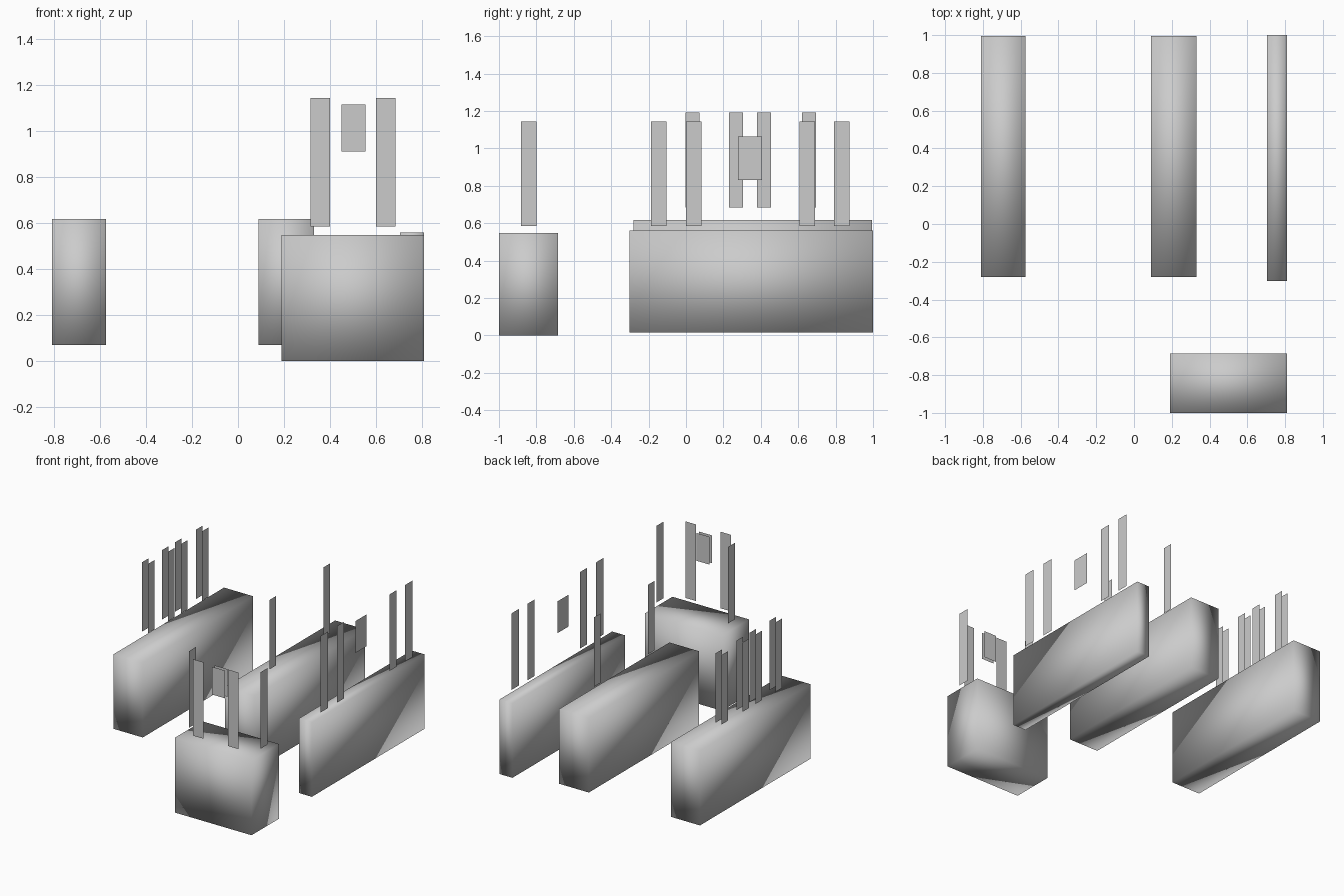
import bpy

if "Cube" in bpy.data.objects:
    bpy.data.objects.remove(bpy.data.objects["Cube"])


def make_mesh(name, verts, faces, smooth=False):
    mesh = bpy.data.meshes.new(name)
    mesh.from_pydata(verts, [], faces)
    for p in mesh.polygons:
        p.use_smooth = smooth
    obj = bpy.data.objects.new(name, mesh)
    bpy.context.collection.objects.link(obj)
    return obj


def block(name, xs, ys, zs):
    """Smooth-shaded eight-corner box."""
    verts = [(x, y, z) for x in xs for y in ys for z in zs]
    faces = [(0, 1, 3, 2), (4, 6, 7, 5), (0, 4, 5, 1),
             (2, 3, 7, 6), (0, 2, 6, 4), (1, 5, 7, 3)]
    return make_mesh(name, verts, faces, True)


def card_x(name, x, ys, zs):
    """Flat card facing along x."""
    (a, b), (c, d) = ys, zs
    return make_mesh(name, [(x, a, c), (x, b, c), (x, b, d), (x, a, d)], [(0, 1, 2, 3)])


def card_y(name, y, xs, zs):
    """Flat card facing along y."""
    (a, b), (c, d) = xs, zs
    return make_mesh(name, [(a, y, c), (b, y, c), (b, y, d), (a, y, d)], [(0, 1, 2, 3)])


# Main blocks
block("left_block", (-0.81, -0.575), (-0.28, 0.995), (0.07, 0.617))
block("middle_block", (0.09, 0.33), (-0.28, 0.995), (0.07, 0.617))
block("right_block", (0.705, 0.81), (-0.303, 1.0), (0.015, 0.56))
block("front_block", (0.19, 0.81), (-1.0, -0.685), (0.0, 0.548))

LOW = (0.585, 1.145)
HIGH = (0.685, 1.193)

# Paired cards above the left block
for x in (-0.775, -0.727):
    for y in (-0.002, 0.23, 0.38, 0.62):
        card_x("left_card", x, (y, y + 0.075), HIGH)

# Two cards above the middle block
for y in (-0.002, 0.62):
    card_x("middle_card", 0.257, (y, y + 0.075), HIGH)

# Cards and small panel above the right block
for y in (-0.187, 0.0, 0.607, 0.79):
    card_x("right_card", 0.80, (y, y + 0.084), LOW)
card_x("right_panel", 0.757, (0.278, 0.406), (0.832, 1.065))

# Cards and double panel above the front block
for x in (0.315, 0.60):
    card_y("front_card", -0.97, (x, x + 0.085), LOW)
for x in (0.222, 0.80):
    card_x("front_side_card", x, (-0.882, -0.80), LOW)
for y in (-0.943, -0.915):
    card_y("front_panel", y, (0.45, 0.554), (0.912, 1.115))
